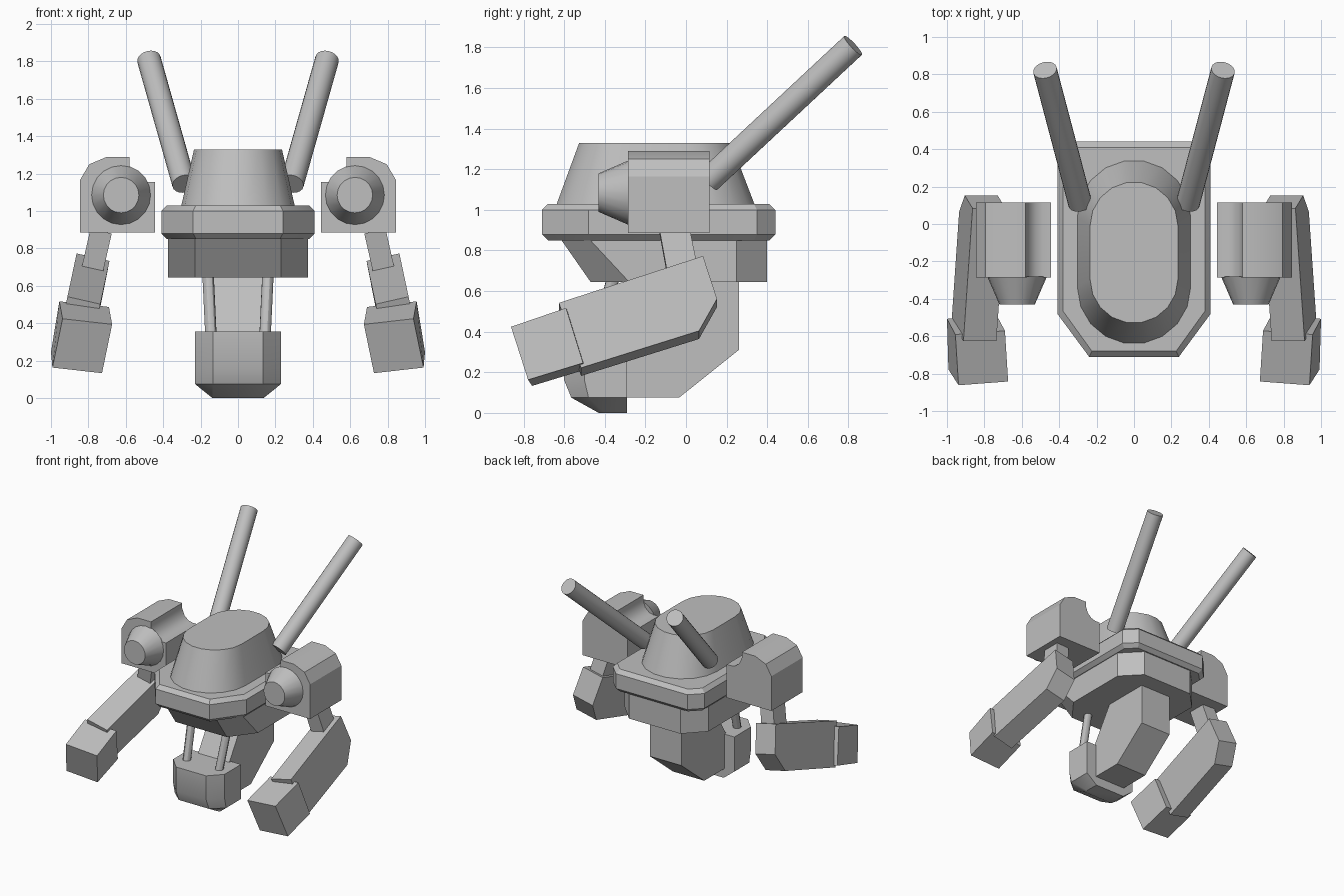
import bpy
import bmesh
import math
from mathutils import Vector

cube = bpy.data.objects.get("Cube")
if cube:
    bpy.data.objects.remove(cube, do_unlink=True)

grey = bpy.data.materials.new("plain_grey")
grey.use_nodes = True
grey.diffuse_color = (0.52, 0.52, 0.52, 1)
grey.node_tree.nodes["Principled BSDF"].inputs["Base Color"].default_value = (0.52, 0.52, 0.52, 1)


def loft(name, rings, side=1):
    """Skin a stack of equal-length rings and cap both ends."""
    bm = bmesh.new()
    rows = [[bm.verts.new((x * side, y, z)) for x, y, z in ring] for ring in rings]
    for low, high in zip(rows, rows[1:]):
        for i in range(len(low)):
            j = (i + 1) % len(low)
            bm.faces.new((low[i], low[j], high[j], high[i]))
    bm.faces.new(rows[0])
    bm.faces.new(rows[-1])
    bmesh.ops.recalc_face_normals(bm, faces=bm.faces)
    mesh = bpy.data.meshes.new(name)
    bm.to_mesh(mesh)
    bm.free()
    mesh.polygons.foreach_set("use_smooth", [True] * len(mesh.polygons))
    mesh.set_sharp_from_angle(angle=math.radians(30))
    mesh.materials.append(grey)
    obj = bpy.data.objects.new(name, mesh)
    bpy.context.scene.collection.objects.link(obj)


def pair(name, rings):
    loft("left_" + name, rings, 1)
    loft("right_" + name, rings, -1)


def prism(points, offset):
    """Two rings: an outline and its shifted copy."""
    pts = [Vector(p) for p in points]
    return [pts, [p + Vector(offset) for p in pts]]


def tube(start, end, r1, r2, sides=20):
    a, b = Vector(start), Vector(end)
    turn = (b - a).to_track_quat('Z', 'Y')
    def ring(c, r):
        return [c + turn @ Vector((r * math.cos(t), r * math.sin(t), 0))
                for t in (math.tau * i / sides for i in range(sides))]
    return [ring(a, r1), ring(b, r2)]


def mirror_ring(half, z):
    """Close a half outline of (x, y) points, front to back, across x = 0."""
    return [(x, y, z) for x, y in half] + [(-x, y, z) for x, y in reversed(half)]


def stadium(r, front, back, z, steps=8):
    half = [(r * math.sin(t), front - r * math.cos(t))
            for t in (math.pi / 2 * (i + 0.5) / (steps / 2 + 0.5) for i in range(5))]
    half += [(x, back + front - y) for x, y in reversed(half)]
    return mirror_ring(half, z)


# Deck with bevelled rims
def deck_ring(d, z):
    return mirror_ring([(0.24 - d / 2, -0.71 + d), (0.41 - d, -0.48 + d / 2),
                        (0.41 - d, 0.35 - d / 2), (0.32 - d / 2, 0.44 - d)], z)


loft("deck", [deck_ring(0.03, 0.85), deck_ring(0, 0.88), deck_ring(0, 1.0), deck_ring(0.03, 1.03)])

# Hull below the deck, raked at the front
loft("lower_hull", [
    mirror_ring([(0.23, -0.47), (0.375, -0.28), (0.375, 0.25), (0.23, 0.40)], 0.645),
    mirror_ring([(0.23, -0.62), (0.375, -0.48), (0.375, 0.25), (0.23, 0.40)], 0.86)])

# Turret
loft("turret", [stadium(0.305, -0.34, 0.04, 1.02), stadium(0.235, -0.295, -0.01, 1.33)])

# Long rear barrels
pair("barrel", tube((0.288, 0.11, 1.145), (0.476, 0.823, 1.81), 0.064, 0.064))

# Body column
loft("body_column", prism([(-0.14, y, z) for y, z in [
    (-0.12, 0.66), (-0.32, 0.34), (-0.32, 0.075), (-0.034, 0.075), (0.26, 0.31), (0.26, 0.66)]],
    (0.28, 0, 0)))

# Chin block with a tapered underside
chin = [(0.135, -0.60), (0.23, -0.50), (0.23, -0.29)]
loft("chin_block", [
    mirror_ring([(0.135, -0.43), (0.137, -0.40), (0.135, -0.29)], 0.0),
    mirror_ring([(0.135, -0.565), (0.23, -0.48), (0.23, -0.29)], 0.075),
    mirror_ring(chin, 0.16), mirror_ring(chin, 0.355)])

# Chin struts
pair("strut", tube((0.145, -0.45, 0.34), (0.16, -0.36, 0.66), 0.031, 0.031, 12))

# Shoulder pods: grooved profile with a conical nose
pod = [(0.445, 0.885), (0.845, 0.885), (0.845, 1.165), (0.795, 1.25), (0.70, 1.29), (0.58, 1.29),
       (0.58, 1.245), (0.56, 1.195), (0.525, 1.165), (0.487, 1.155), (0.445, 1.155)]
pair("shoulder_pod", prism([(x, -0.285, z) for x, z in pod], (0, 0.4, 0)))
pair("pod_nose", tube((0.625, -0.28, 1.085), (0.625, -0.43, 1.085), 0.16, 0.095))

# Arms
pair("arm_link", prism([(0.79, -0.13, 0.90), (0.79, 0.02, 0.90), (0.84, 0.065, 0.68),
                        (0.84, -0.09, 0.68)], (-0.115, 0, -0.02)))
pair("forearm", prism([(0.912, -0.626, 0.542), (0.863, 0.084, 0.773), (0.905, 0.153, 0.562),
                       (0.935, 0.064, 0.404), (0.975, -0.517, 0.222)], (-0.176, 0, -0.04)))
pair("hand", prism([(0.955, -0.591, 0.517), (0.938, -0.862, 0.424), (0.992, -0.778, 0.163),
                    (1.0, -0.507, 0.246)], (-0.265, 0.02, -0.03)))
